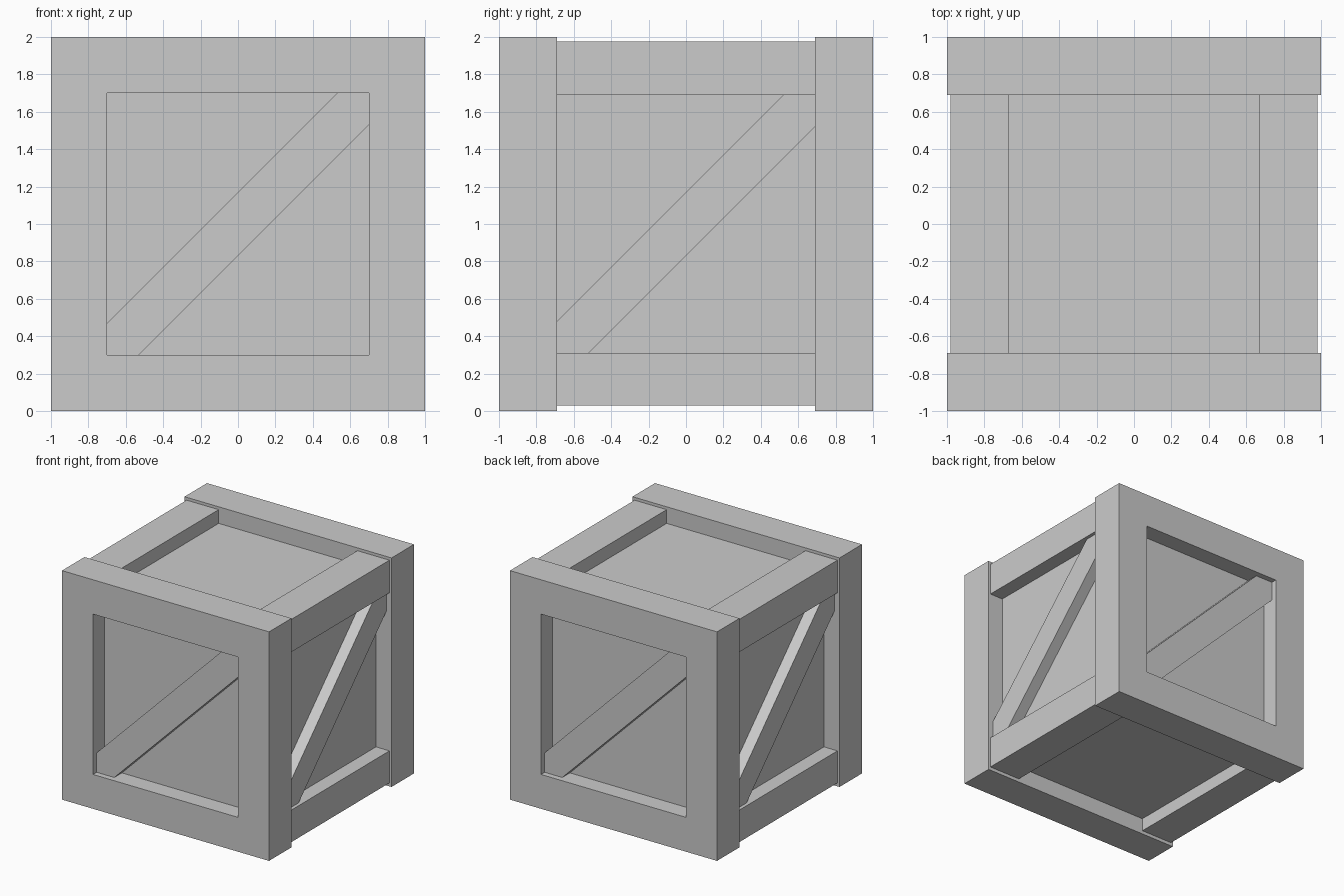
import bpy, bmesh
from math import pi
from mathutils import Matrix, Vector

if "Cube" in bpy.data.objects:
    bpy.data.objects.remove(bpy.data.objects["Cube"])

MID = Vector((0, 0, 1))  # centre of the crate


def finish(name, bm, turn=0.0):
    """Turn the mesh about z, lift it to the crate centre and link it."""
    bm.transform(Matrix.Translation(MID) @ Matrix.Rotation(turn, 4, 'Z'))
    bmesh.ops.recalc_face_normals(bm, faces=bm.faces)
    me = bpy.data.meshes.new(name)
    bm.to_mesh(me)
    bm.free()
    ob = bpy.data.objects.new(name, me)
    bpy.context.collection.objects.link(ob)


def box(name, lo, hi, turn=0.0):
    lo, hi = Vector(lo), Vector(hi)
    bm = bmesh.new()
    bmesh.ops.create_cube(bm, size=1, matrix=Matrix.Translation((lo + hi) / 2)
                          @ Matrix.Diagonal((*(hi - lo), 1)))
    finish(name, bm, turn)


def frame(name, outer, inner, y0, y1, turn):
    """Square picture frame facing -y, with mitred corners."""
    bm = bmesh.new()
    corners = [(-1, -1), (1, -1), (1, 1), (-1, 1)]
    section = [(outer, y0), (inner, y0), (inner, y1), (outer, y1)]
    rings = [[bm.verts.new((r * cx, y, r * cz)) for r, y in section]
             for cx, cz in corners]
    for i in range(4):
        a, b = rings[i], rings[(i + 1) % 4]
        for j in range(4):
            k = (j + 1) % 4
            bm.faces.new((a[j], a[k], b[k], b[j]))
    finish(name, bm, turn)


def brace(name, h, cut, y0, y1, turn):
    """Diagonal plank facing -y, trimmed to a square opening of half size h."""
    c = h - cut
    outline = [(-h, -h), (-c, -h), (h, c), (h, h), (c, h), (-h, -c)]
    bm = bmesh.new()
    face = bm.faces.new([bm.verts.new((x, y0, z)) for x, z in outline])
    new = bmesh.ops.extrude_face_region(bm, geom=[face], use_keep_orig=True)['geom']
    bmesh.ops.translate(bm, vec=(0, y1 - y0, 0),
                        verts=[g for g in new if isinstance(g, bmesh.types.BMVert)])
    finish(name, bm, turn)


# Recessed panels
box("inner_panels", (-0.85, -0.845, -0.855), (0.85, 0.845, 0.855))

# Front and back frames with braces
for side, turn in (("front", 0), ("back", pi)):
    frame(side + "_frame", 1.0, 0.70, -1.0, -0.69, turn)
    brace(side + "_brace", 0.70, 0.17, -0.95, -0.83, turn)

# Side rails and braces
for side, turn in (("right", 0), ("left", pi)):
    box(side + "_top_rail", (0.67, -0.69, 0.69), (0.98, 0.69, 0.975), turn)
    box(side + "_bottom_rail", (0.67, -0.69, -0.97), (0.98, 0.69, -0.69), turn)
    brace(side + "_brace", 0.69, 0.17, -0.95, -0.83, turn + pi / 2)
